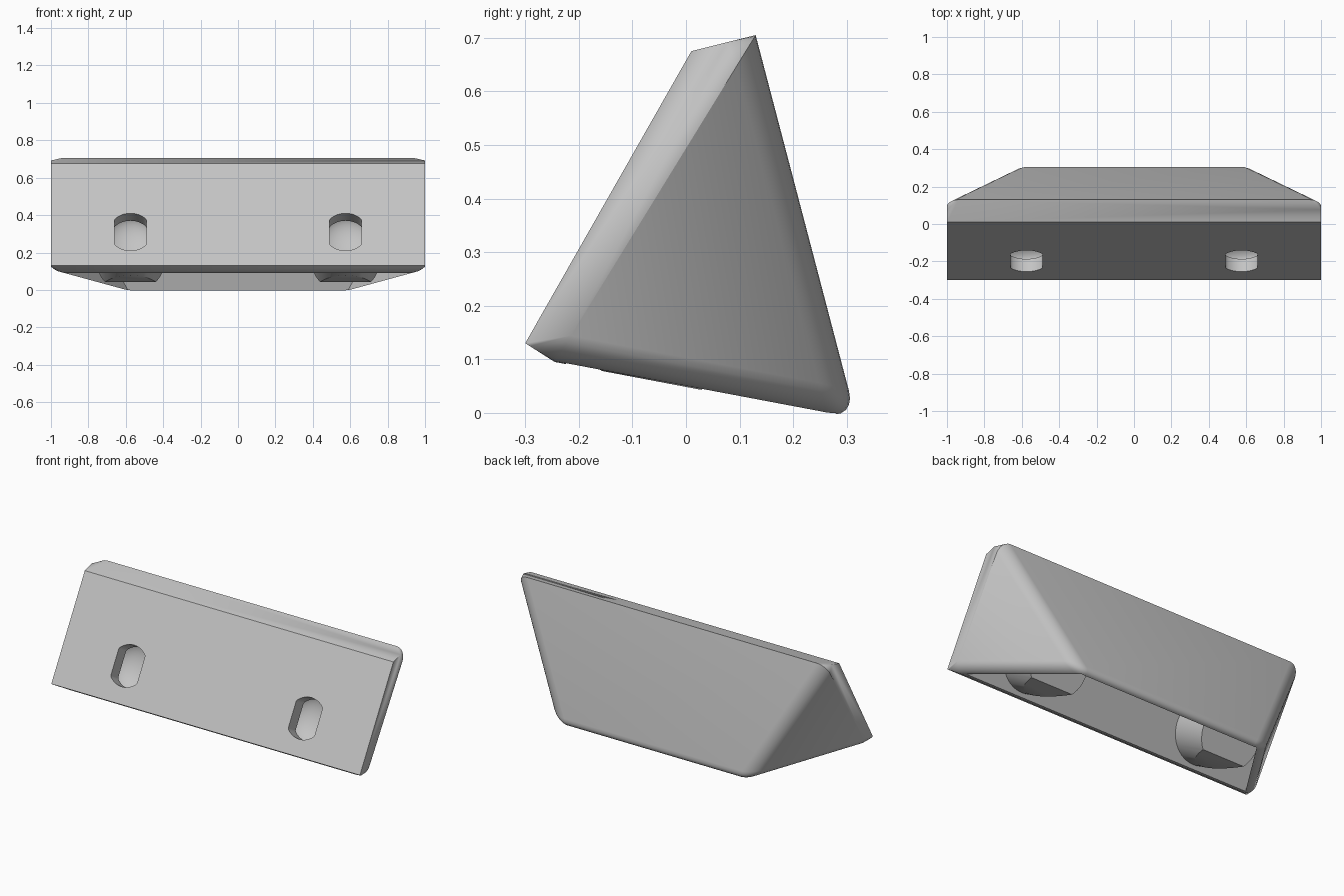
import bpy, bmesh, math
from mathutils import Matrix, Vector

cube = bpy.data.objects.get("Cube")
if cube:
    bpy.data.objects.remove(cube, do_unlink=True)

grey = bpy.data.materials.new("plain_grey")
grey.use_nodes = True
grey.diffuse_color = (0.55, 0.55, 0.55, 1)
grey.node_tree.nodes["Principled BSDF"].inputs["Base Color"].default_value = grey.diffuse_color

TOP, LOW, APEX = (0.13, 0.705), (-0.245, 0.095), (0.318, -0.012)
APEX_X = 0.61
TILT = math.radians(-120)


def to_object(bm, name):
    bmesh.ops.recalc_face_normals(bm, faces=bm.faces)
    mesh = bpy.data.meshes.new(name)
    bm.to_mesh(mesh)
    bm.free()
    mesh.materials.append(grey)
    obj = bpy.data.objects.new(name, mesh)
    bpy.context.collection.objects.link(obj)
    return obj


def hull(points):
    """Convex solid from (half width, y, z) points mirrored in x."""
    bm = bmesh.new()
    for x, y, z in points:
        for side in (-1, 1):
            bm.verts.new((side * x, y, z))
    bmesh.ops.convex_hull(bm, input=bm.verts)
    bmesh.ops.dissolve_limit(bm, angle_limit=0.01, verts=bm.verts, edges=bm.edges)
    return bm


def cut(obj, cutter):
    mod = obj.modifiers.new("cut", 'BOOLEAN')
    mod.operation, mod.solver, mod.object = 'DIFFERENCE', 'EXACT', cutter
    bpy.ops.object.select_all(action='DESELECT')
    bpy.context.view_layer.objects.active = obj
    obj.select_set(True)
    bpy.ops.object.modifier_apply(modifier=mod.name)
    bpy.data.objects.remove(cutter, do_unlink=True)


def end_x(y, z, inset):
    """Half width of the tapered end wall at a point of the section."""
    n = Vector((TOP[1] - LOW[1], LOW[0] - TOP[0])).normalized()
    reach = n.dot(Vector(APEX) - Vector(LOW))
    return 1 - inset - (1 - APEX_X) * n.dot(Vector((y, z)) - Vector(LOW)) / reach


def along_axis(side, depth):
    """Frame of a mounting hole, pointing into the body."""
    return (Matrix.Translation((side * 0.575, -0.198, 0.31))
            @ Matrix.Rotation(TILT, 4, 'X') @ Matrix.Translation((0, 0, depth)))


def cylinder(name, side, radius, start, end, half_width=1):
    bm = bmesh.new()
    bmesh.ops.create_cone(bm, cap_ends=True, segments=64, radius1=radius,
                          radius2=radius, depth=end - start)
    for v in bm.verts:
        v.co.x = max(-half_width, min(half_width, v.co.x))
    bmesh.ops.remove_doubles(bm, verts=bm.verts, dist=1e-5)
    bm.transform(along_axis(side, (start + end) / 2))
    return to_object(bm, name)


# Outer body: front plate with a wedge behind it, rounded at the back
bm = hull([(1, -0.30, 0.13), (1, 0.01, 0.675), (1, *TOP), (1, *LOW), (APEX_X, *APEX)])
rounded = [e for e in bm.edges if any(abs(v.co.x) < 0.9 for v in e.verts)]
bmesh.ops.bevel(bm, geom=rounded, offset=0.055, segments=6, profile=0.5,
                affect='EDGES', clamp_overlap=True)
body = to_object(bm, "wedge_body")

# Hollow, open at the bottom, leaving a solid boss behind each hole
section = [(0.10, 0.64), (-0.2546, 0.04), (0.293, -0.05)]
cavity = to_object(hull([(end_x(y, z, 0.05), y, z) for y, z in section]), "cavity_cutter")
for side in (-1, 1):
    cut(cavity, cylinder("boss_cutter", side, 0.18, 0.03, 0.33))
cut(body, cavity)

# Mounting holes with flat sides, opening into a shallow domed pocket
for side in (-1, 1):
    cut(body, cylinder("slot_cutter", side, 0.115, -0.05, 0.09, 0.085))
    bm = bmesh.new()
    bmesh.ops.create_uvsphere(bm, u_segments=48, v_segments=24, radius=0.145)
    cut_result = bmesh.ops.bisect_plane(
        bm, geom=bm.verts[:] + bm.edges[:] + bm.faces[:], plane_co=(0, 0, 0.004),
        plane_no=(0, 0, 1), clear_inner=True)
    rim = [g for g in cut_result["geom_cut"] if isinstance(g, bmesh.types.BMEdge)]
    bmesh.ops.holes_fill(bm, edges=rim)
    bmesh.ops.scale(bm, vec=(1, 1, 0.55), verts=bm.verts)
    bm.transform(along_axis(side, 0.077))
    cut(body, to_object(bm, "pocket_cutter"))

# Smooth the rounded edges and keep the corners sharp
bpy.context.view_layer.objects.active = body
body.select_set(True)
bpy.ops.object.shade_smooth_by_angle(angle=math.radians(30))
